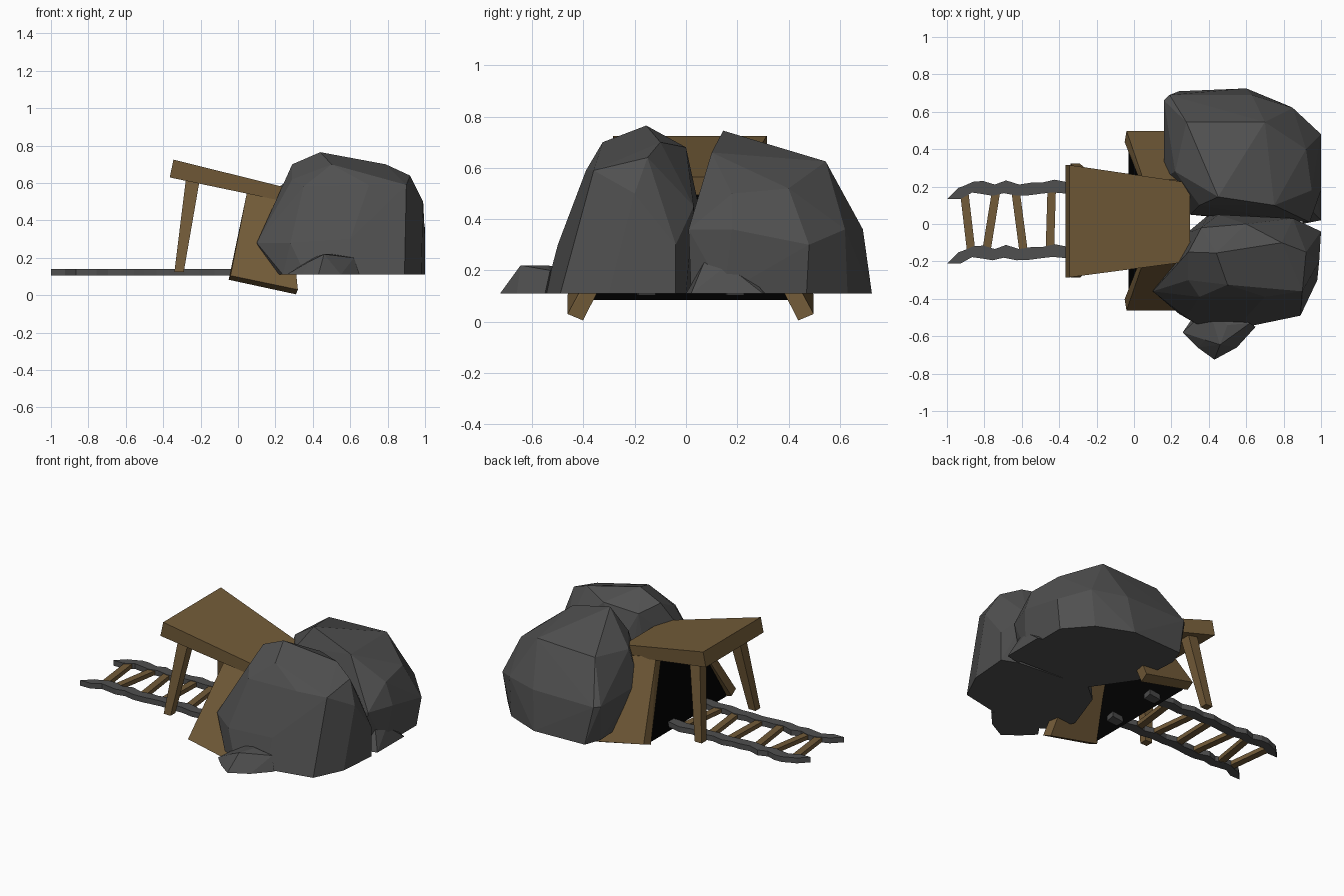
import bpy, bmesh
from mathutils import Vector

if "Cube" in bpy.data.objects:
    bpy.data.objects.remove(bpy.data.objects["Cube"])


def material(name, rgb):
    m = bpy.data.materials.new(name)
    m.diffuse_color = (*rgb, 1)
    m.use_nodes = True
    m.node_tree.nodes["Principled BSDF"].inputs["Base Color"].default_value = m.diffuse_color
    return m


STONE = material("dark stone", (0.08, 0.08, 0.08))
WOOD = material("wood", (0.17, 0.105, 0.04))
BLACK = material("shadow", (0, 0, 0))


def finish(name, bm, mat):
    bmesh.ops.recalc_face_normals(bm, faces=bm.faces[:])
    me = bpy.data.meshes.new(name)
    bm.to_mesh(me)
    bm.free()
    me.materials.append(mat)
    ob = bpy.data.objects.new(name, me)
    bpy.context.collection.objects.link(ob)
    return ob


def hull(name, pts, mat):
    """Faceted solid wrapped around a few corner points."""
    bm = bmesh.new()
    for p in pts:
        bm.verts.new(p)
    bmesh.ops.convex_hull(bm, input=bm.verts[:])
    bmesh.ops.delete(bm, geom=[v for v in bm.verts if not v.link_faces], context='VERTS')
    bmesh.ops.dissolve_limit(bm, angle_limit=0.03, verts=bm.verts[:], edges=bm.edges[:])
    return finish(name, bm, mat)


def beam(name, a, b, wa, wb, ha, hb, mat, side=(0, 1, 0), up=(1, 0, 0)):
    """Tapered bar from a to b."""
    s, u = Vector(side), Vector(up)
    pts = [Vector(p) + s * w * i / 2 + u * h * j / 2
           for p, w, h in ((a, wa, ha), (b, wb, hb)) for i in (-1, 1) for j in (-1, 1)]
    return hull(name, pts, mat)


GROUND = 0.11

# Front boulder
base = [(.18, -.33), (.24, -.48), (.36, -.55), (.6, -.55), (.89, -.49), (.98, -.3),
        (1, -.04), (.9, 0), (.4, .05), (.28, -.05)]
hull("front_boulder", [(x, y, GROUND) for x, y in base] + [
    (.10, -.36, .28), (.28, -.5, .28), (.6, -.5, .3), (.9, -.43, .3), (.99, -.2, .5), (1, -.04, .3),
    (.29, -.3, .62), (.29, -.15, .70), (.35, -.39, .58), (.7, -.39, .59), (.9, -.36, .59),
    (.44, -.155, .765), (.5, -.325, .70), (.79, -.1, .70), (.92, -.15, .64), (.6, 0, .68),
    (.45, .05, .45), (.85, .03, .45), (.36, -.02, .66)], STONE)

# Rear boulder
base = [(.22, .3), (.2, .6), (.24, .71), (.6, .725), (.83, .63), (.97, .47), (.97, .15),
        (.9, .02), (.4, .04)]
hull("rear_boulder", [(x, y, GROUND) for x, y in base] + [
    (.16, .25, .36), (.16, .66, .36), (.19, .69, .36), (.63, .69, .36), (.85, .62, .36),
    (1, .48, .3), (1, .18, .36), (.94, .01, .36), (.3, .05, .36),
    (.22, .28, .58), (.28, .545, .61), (.7, .545, .625), (.92, .4, .52), (.95, .18, .5),
    (.45, .145, .745), (.6, .32, .68), (.35, .1, .6), (.75, .1, .66)], STONE)

# Small stones at the feet of the boulders
hull("front_foot_stone", [(.26, -.58, .11), (.34, -.66, .11), (.43, -.725, .11), (.55, -.66, .11),
     (.65, -.55, .11), (.35, -.45, .11), (.38, -.62, .18), (.46, -.645, .22), (.5, -.54, .22),
     (.62, -.53, .2), (.4, -.45, .2)], STONE)
hull("side_foot_stone", [(.9, 0, .11), (1, .02, .11), (1, .3, .11), (.9, .33, .11),
     (.95, .07, .23), (.97, .16, .22), (.95, .27, .16)], STONE)

# Tilted tapered roof slab
hull("roof_slab", [(-.345, -.285, .725), (-.345, .315, .725), (.30, -.2, .565), (.30, .22, .565),
     (-.365, -.285, .63), (-.365, .315, .63), (.28, -.2, .495), (.28, .22, .495)], WOOD)

# Splayed pairs either side of the centre line: wall planks and posts
MID = 0.018
for name, s in (("front", -1), ("rear", 1)):
    outer = [(.05, .22, .56), (.27, .22, .51), (-.04, .48, .105), (.32, .48, .03)]
    inner = [(.05, .165, .55), (.27, .165, .50), (-.05, .42, .083), (.31, .42, .005)]
    hull(name + "_wall_plank", [(x, MID + s * y, z) for x, y, z in outer + inner], WOOD)
    beam(name + "_post", (-.24, MID + s * .2, .63), (-.315, MID + s * .28, .125),
         .07, .05, .075, .05, WOOD)

# Black tunnel mouth between the planks
bm = bmesh.new()
bm.faces.new([bm.verts.new(p) for p in
              [(-.03, MID - .40, .085), (-.03, MID + .40, .085),
               (.06, MID + .18, .55), (.06, MID - .18, .55)]])
finish("tunnel_mouth", bm, BLACK)

# Wavy rails
path = [(-.97, -.01), (-.92, -.005), (-.86, .025), (-.81, .022), (-.75, .008), (-.69, .026),
        (-.62, .008), (-.55, .015), (-.5, .018), (-.43, .03), (-.36, .02), (-.28, .03),
        (-.2, .012), (-.12, .025), (-.04, .01), (.06, .02)]
for name, y0 in (("front_rail", -.172), ("rear_rail", .173)):
    bm = bmesh.new()
    prev = None
    for i, (x, y) in enumerate(path):
        skew = .03 if i == 0 else .006
        w = .034 if i % 2 else .03
        ring = [bm.verts.new((x + skew * k, y0 + y + w * k, z))
                for k, z in ((-1, .105), (1, .105), (1, .14), (-1, .14))]
        if prev:
            for j in range(4):
                bm.faces.new((prev[j], prev[j - 1], ring[j - 1], ring[j]))
        if i in (0, len(path) - 1):
            bm.faces.new(ring)
        prev = ring
    finish(name, bm, STONE)

# Crooked sleepers
ties = [(-.87, -.91), (-.79, -.735), (-.59, -.635), (-.45, -.44), (-.27, -.31), (-.15, -.11)]
for i, (xf, xr) in enumerate(ties):
    beam(f"sleeper_{i + 1}", (xf, -.15, .122), (xr, .19, .122), .045, .045, .028, .028, WOOD,
         side=(1, 0, 0), up=(0, 0, 1))
